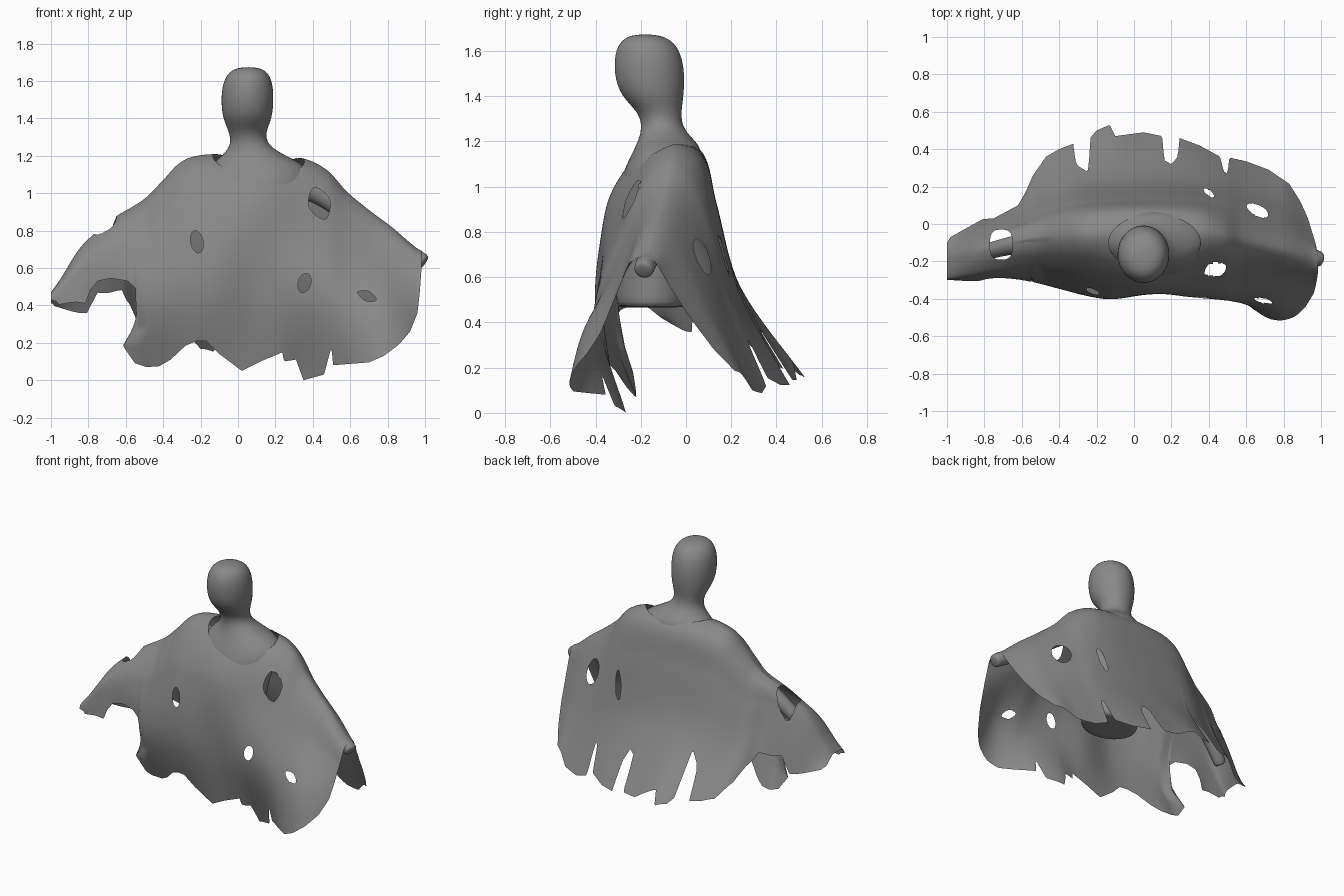
import bpy, bmesh, math
from mathutils import Vector

if "Cube" in bpy.data.objects:
    bpy.data.objects.remove(bpy.data.objects["Cube"])

grey = bpy.data.materials.new("dark_grey")
grey.diffuse_color = (.25, .25, .25, 1)
grey.use_nodes = True
grey.node_tree.nodes["Principled BSDF"].inputs["Base Color"].default_value = grey.diffuse_color


def lerp(tab, x):
    """Straight interpolation in a table of (position, value)."""
    for (a, p), (b, q) in zip(tab, tab[1:]):
        if x <= b:
            return p + (q - p) * max(0, x - a) / (b - a)
    return tab[-1][1]


def smooth(tab, x):
    """Smooth (Hermite) interpolation in a table of (position, value)."""
    n = len(tab)
    i = 0
    while i < n - 2 and x > tab[i + 1][0]:
        i += 1

    def slope(k):
        a, b = tab[max(k - 1, 0)], tab[min(k + 1, n - 1)]
        return (b[1] - a[1]) / (b[0] - a[0])
    h = tab[i + 1][0] - tab[i][0]
    t = min(1, max(0, (x - tab[i][0]) / h))
    return ((2*t**3 - 3*t*t + 1) * tab[i][1] + (t**3 - 2*t*t + t) * h * slope(i)
            + (3*t*t - 2*t**3) * tab[i + 1][1] + (t**3 - t*t) * h * slope(i + 1))


def finish(name, bm):
    bmesh.ops.recalc_face_normals(bm, faces=bm.faces)
    me = bpy.data.meshes.new(name)
    bm.to_mesh(me)
    bm.free()
    me.polygons.foreach_set("use_smooth", [True] * len(me.polygons))
    me.materials.append(grey)
    ob = bpy.data.objects.new(name, me)
    bpy.context.collection.objects.link(ob)
    return ob


def loft(name, rings, upright=False, seg=16):
    """Tube through rings (x, y, z, rx, ry), capped and subdivided."""
    bm = bmesh.new()
    loops = []
    for i, (x, y, z, rx, ry) in enumerate(rings):
        a, b = rings[max(i - 1, 0)], rings[min(i + 1, len(rings) - 1)]
        d = Vector((0, 0, 1)) if upright else (Vector(b[:3]) - Vector(a[:3])).normalized()
        v = Vector((0, 1, 0)) - d * d.y
        v.normalize()
        u = v.cross(d)
        loops.append([bm.verts.new(Vector((x, y, z)) + u * rx * math.cos(k * math.tau / seg)
                                   + v * ry * math.sin(k * math.tau / seg)) for k in range(seg)])
    for p, q in zip(loops, loops[1:]):
        for k in range(seg):
            bm.faces.new((p[k], p[(k + 1) % seg], q[(k + 1) % seg], q[k]))
    bm.faces.new(loops[0])
    bm.faces.new(loops[-1])
    ob = finish(name, bm)
    mod = ob.modifiers.new("smooth", 'SUBSURF')
    mod.levels = mod.render_levels = 2
    return ob


# Head, neck and torso
loft("body", [
    (.08, -.15, .465, .19, .15), (.08, -.15, .475, .2, .165), (.08, -.15, .75, .21, .16),
    (.09, -.14, .95, .24, .165), (.11, -.11, 1.06, .28, .175), (.11, -.085, 1.14, .27, .16),
    (.09, -.08, 1.19, .19, .14), (.06, -.105, 1.255, .095, .09), (.05, -.115, 1.33, .1, .095),
    (.05, -.15, 1.4, .136, .143), (.05, -.162, 1.5, .144, .16), (.052, -.168, 1.59, .137, .15),
    (.055, -.175, 1.65, .105, .115), (.055, -.18, 1.674, .05, .05)], upright=True)

# Arms hidden under the cloth
for name, path in (
        ("right_arm", [(.1, -.09, 1.08, .09), (.36, -.08, 1.06, .075), (.52, -.09, .95, .06),
                       (.78, -.135, .755, .05), (.98, -.185, .64, .045), (1., -.19, .625, .045)]),
        ("left_arm", [(.1, -.09, 1.08, .09), (-.22, -.08, 1.08, .08), (-.42, -.08, .92, .06),
                      (-.66, -.11, .765, .05), (-.84, -.165, .57, .04), (-.86, -.17, .55, .04)])):
    loft(name, [p + (p[3],) for p in path])

# Cloak: ridge over the arms
ridge_z = [(-1, .47), (-.95, .54), (-.85, .7), (-.76, .79), (-.66, .87), (-.5, .97), (-.4, 1.07),
           (-.32, 1.155), (-.24, 1.195), (-.1, 1.21), (.1, 1.21), (.35, 1.185), (.48, 1.12),
           (.58, 1.01), (.7, .91), (.82, .82), (.95, .71), (.985, .69)]
ridge_y = [(-1, -.2), (-.65, -.1), (-.3, -.06), (.35, -.05), (.6, -.09), (.985, -.19)]
# Cloak: lowest height and depth at four levels, front and back
front_z = [(-1, .4), (-.8, .4), (-.56, .15), (-.48, 0), (0, 0), (.4, -.02), (.8, .05), (.985, .2)]
front_y = [
    [(-1, -.26), (-.7, -.18), (-.3, -.17), (.1, -.215), (.4, -.17), (.7, -.185), (.985, -.25)],
    [(-1, -.29), (-.7, -.26), (-.4, -.28), (-.1, -.34), (.1, -.35), (.4, -.285), (.7, -.275), (.985, -.29)],
    [(-1, -.3), (-.7, -.29), (-.5, -.32), (-.15, -.4), (.1, -.37), (.3, -.39), (.6, -.42),
     (.8, -.45), (.985, -.35)],
    [(-1, -.3), (-.8, -.3), (-.55, -.22), (-.45, -.19), (-.2, -.27), (0, -.3), (.2, -.29),
     (.35, -.26), (.5, -.33), (.65, -.47), (.75, -.53), (.88, -.52), (.985, -.4)]]
back_z = [(-1, .4), (-.8, .36), (-.66, .45), (-.58, .38), (-.48, .2), (-.3, .16), (0, .12),
          (.3, .08), (.55, .05), (.7, .07), (.8, .13), (.9, .23), (.985, .35)]
back_y = [
    [(-1, -.17), (-.8, -.1), (-.62, -.03), (-.3, .05), (0, .075), (.35, .06), (.55, 0), (.8, -.07), (.985, -.14)],
    [(-1, -.15), (-.8, -.06), (-.62, 0), (-.5, .06), (-.3, .11), (0, .13), (.3, .13), (.55, .09),
     (.8, .01), (.985, -.11)],
    [(-1, -.12), (-.8, -.01), (-.62, .05), (-.5, .16), (-.3, .22), (0, .24), (.3, .23), (.55, .2),
     (.8, .12), (.985, -.05)],
    [(-1, -.08), (-.8, .03), (-.62, .12), (-.48, .37), (-.3, .46), (-.13, .54), (.05, .51),
     (.24, .48), (.55, .37), (.7, .31), (.8, .26), (.9, .14), (.985, .03)]]
levels = (.06, .25, .6, 1)

# Cloak: torn hems (front by height, back by depth)
front_cut = [(-1, .43), (-.97, .42), (-.91, .35), (-.86, .4), (-.83, .37), (-.79, .48), (-.75, .53), (-.68, .545),
             (-.6, .53), (-.56, .49), (-.555, .19), (-.51, .09), (-.47, .07), (-.42, .075), (-.36, .11),
             (-.28, .185), (-.22, .21), (-.17, .21), (-.1, .14), (.02, .05), (.12, .1), (.24, .15),
             (.245, .1), (.31, .11), (.35, 0), (.46, .03), (.5, .18), (.507, .08), (.7, .095),
             (.78, .13), (.86, .19), (.92, .26), (.96, .36), (.975, .5), (.985, .66)]
back_cut = [(-1, -.1), (-.95, -.02), (-.91, .02), (-.75, .03), (-.62, .1), (-.58, .17), (-.54, .26),
            (-.47, .36), (-.4, .4), (-.323, .43), (-.315, .34), (-.3, .31), (-.25, .28), (-.242, .3),
            (-.234, .46), (-.2, .5), (-.13, .53), (-.1, .47), (.05, .49), (.15, .47), (.162, .34),
            (.2, .32), (.235, .36), (.242, .46), (.35, .42), (.46, .36), (.48, .28), (.5, .27),
            (.51, .355), (.6, .335), (.72, .29), (.83, .215), (.89, .12), (.93, .03), (.97, -.1), (.985, -.17)]


def search(f, lo, hi):
    """Point between lo (outside) and hi (inside) where f turns true."""
    if f(lo):
        return lo
    for _ in range(18):
        mid = (lo + hi) / 2
        lo, hi = (lo, mid) if f(mid) else (mid, hi)
    return hi


COLS, ROWS = 300, 70
bm = bmesh.new()
grid = []
for i in range(COLS + 1):
    u = -1 + 1.985 * i / COLS
    rz, ry = smooth(ridge_z, u), smooth(ridge_y, u)
    fz, bz = smooth(front_z, u), smooth(back_z, u)
    pts = [(smooth(t, u), rz + (fz - rz) * f) for f, t in zip(levels, front_y)][::-1]
    pts += [(ry, rz)] + [(smooth(t, u), rz + (bz - rz) * f) for f, t in zip(levels, back_y)]
    s = [0]
    for p, q in zip(pts, pts[1:]):
        s.append(s[-1] + math.dist(p, q))
    ty = [(a, p[0]) for a, p in zip(s, pts)]
    tz = [(a, p[1]) for a, p in zip(s, pts)]
    cz, cy = lerp(front_cut, u), lerp(back_cut, u)
    s0 = search(lambda a: smooth(tz, a) >= cz, 0, s[4])
    s1 = search(lambda a: smooth(ty, a) <= cy, s[-1], s[4])
    col = []
    for j in range(2 * ROWS + 1):
        a = s0 + (s[4] - s0) * j / ROWS if j <= ROWS else s[4] + (s1 - s[4]) * (j - ROWS) / ROWS
        z, x = smooth(tz, a), u
        if j < ROWS:  # flap corner leaning out beside the front arch
            x += .015 * max(0, 1 - abs(u + .555) / .12)
            x -= .08 * min(1, max(0, (.28 - z) / .09)) * max(0, 1 - abs(u + .555) / .12)
        col.append(bm.verts.new((x, smooth(ty, a), z)))
    grid.append(col)
for p, q in zip(grid, grid[1:]):
    for j in range(2 * ROWS):
        bm.faces.new((p[j], q[j], q[j + 1], p[j + 1]))


def hole(side, cx, cy, rx, ry, turn=0, power=2):
    """Elliptical opening, seen from the top or through the front or back."""
    ax = 1 if side == "top" else 2
    c, n = math.cos(turn), math.sin(turn)

    def size(v):
        a, b = v[0] - cx, v[ax] - cy
        return (abs((a * c + b * n) / rx)**power + abs((b * c - a * n) / ry)**power)**(1 / power)
    doomed = []
    for f in bm.faces:
        m = f.calc_center_median()
        ok = {"top": m.z > .6, "front": f.normal.y < 0, "back": f.normal.y > 0}[side]
        if ok and size(m) < 1:
            doomed.append(f)
    rim = {v for f in doomed for v in f.verts}
    bmesh.ops.delete(bm, geom=doomed, context='FACES')
    for v in rim:
        if v.is_valid:
            k = size(v.co)
            v.co.x = cx + (v.co.x - cx) / k
            v.co[ax] = cy + (v.co[ax] - cy) / k


bmesh.ops.recalc_face_normals(bm, faces=bm.faces)
bm.normal_update()
if grid[COLS // 2][ROWS // 2].normal.y > 0:
    bmesh.ops.reverse_faces(bm, faces=bm.faces)
    bm.normal_update()
# Neckline, then torn holes
hole("top", .11, -.1, .245, .15)
hole("top", -.71, -.11, .06, .08, 0, 3)
for h in ((-.22, .74, .033, .06, .2), (.435, .945, .058, .09, .35, 1.5), (.355, .52, .034, .052, -.3),
          (.69, .45, .054, .026, -.4, 1.5)):
    hole("front", *h)
hole("back", .66, .69, .055, .08, .3)
hole("back", .4, .7, .022, .09, -.2)
finish("torn_cloak", bm)
